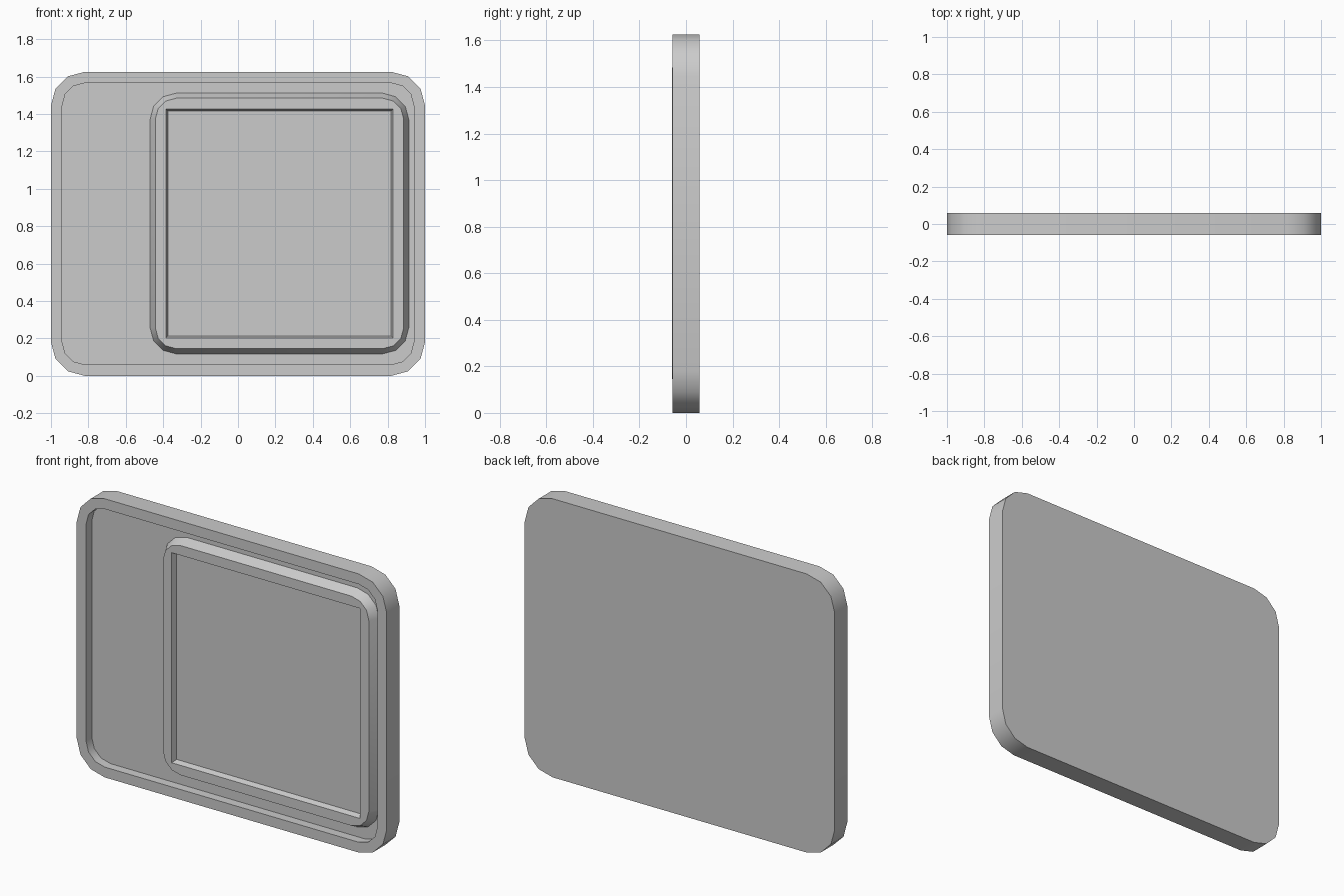
import bpy, bmesh, math

if "Cube" in bpy.data.objects:
    bpy.data.objects.remove(bpy.data.objects["Cube"])


def rounded_loop(bm, x0, x1, z0, z1, r, y, segs=3):
    """Rounded rectangle of vertices facing the front, at depth y."""
    verts = []
    corners = [(x1, z1, -1, -1, 0), (x0, z1, 1, -1, 90), (x0, z0, 1, 1, 180), (x1, z0, -1, 1, 270)]
    for cx, cz, sx, sz, start in corners:
        for i in range(segs + 1):
            a = math.radians(start + 90 * i / segs)
            verts.append(bm.verts.new((cx + sx * r + r * math.cos(a), y,
                                       cz + sz * r + r * math.sin(a))))
    return verts


def loft(name, sections, cap_first=True):
    """Joins successive loops into a skin and caps the ends."""
    bm = bmesh.new()
    loops = [rounded_loop(bm, *s) for s in sections]
    for a, b in zip(loops, loops[1:]):
        n = len(a)
        for i in range(n):
            j = (i + 1) % n
            bm.faces.new((a[i], a[j], b[j], b[i]))
    if cap_first:
        bm.faces.new(loops[0][::-1])
    bm.faces.new(loops[-1])
    bmesh.ops.remove_doubles(bm, verts=bm.verts, dist=0.0001)
    bmesh.ops.recalc_face_normals(bm, faces=bm.faces)
    mesh = bpy.data.meshes.new(name)
    bm.to_mesh(mesh)
    bm.free()
    obj = bpy.data.objects.new(name, mesh)
    bpy.context.collection.objects.link(obj)
    bpy.ops.object.select_all(action='DESELECT')
    obj.select_set(True)
    bpy.context.view_layer.objects.active = obj
    bpy.ops.object.shade_smooth_by_angle(angle=math.radians(35))
    return obj


FRONT, FLOOR = 0.058, -0.005

# Backing tray: rounded plate with a raised rim around a shallow recess
loft("backing_tray", [
    (-1, 1, 0, 1.625, 0.18, FRONT),
    (-1, 1, 0, 1.625, 0.18, -FRONT),
    (-0.94, 0.94, 0.06, 1.565, 0.12, -FRONT),
    (-0.94, 0.94, 0.06, 1.565, 0.12, FLOOR),
])

# Screen frame: sloped outer sides, flat front, square opening with a sunken panel
loft("screen_frame", [
    (-0.47, 0.913, 0.117, 1.511, 0.14, FLOOR),
    (-0.442, 0.886, 0.145, 1.484, 0.112, -FRONT - 0.002),
    (-0.386, 0.83, 0.202, 1.427, 0, -FRONT - 0.002),
    (-0.375, 0.819, 0.213, 1.416, 0, -0.03),
])
